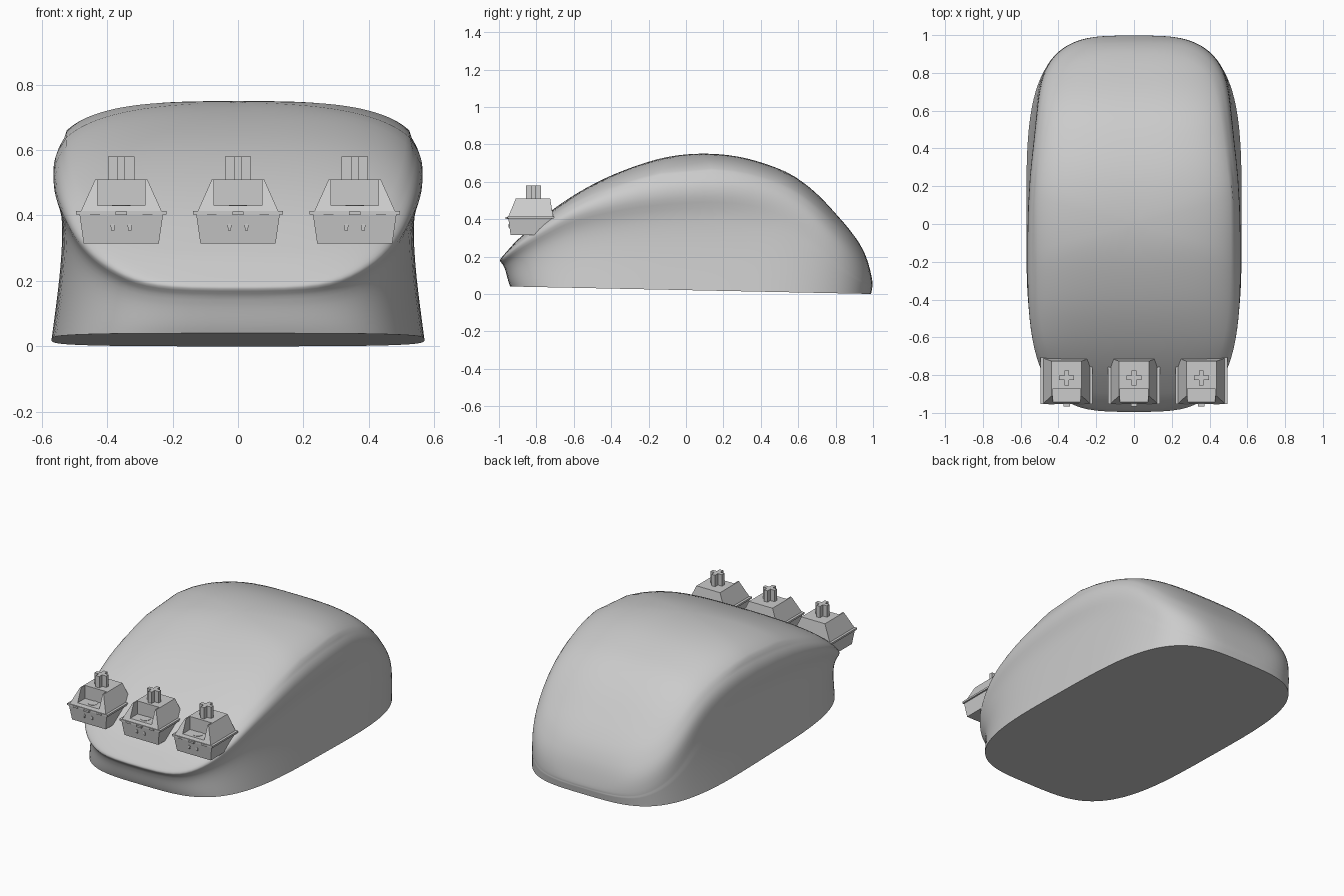
import bpy, bmesh, math
from math import sin, cos, pi
from mathutils import Vector

cube = bpy.data.objects.get("Cube")
if cube:
    bpy.data.objects.remove(cube, do_unlink=True)

grey = bpy.data.materials.new("plain grey")
grey.use_nodes = True
grey.diffuse_color = (0.6, 0.6, 0.6, 1)
grey.node_tree.nodes["Principled BSDF"].inputs["Base Color"].default_value = (0.6, 0.6, 0.6, 1)


def make_object(name, bm):
    bmesh.ops.recalc_face_normals(bm, faces=bm.faces)
    mesh = bpy.data.meshes.new(name)
    bm.to_mesh(mesh)
    bm.free()
    mesh.materials.append(grey)
    obj = bpy.data.objects.new(name, mesh)
    bpy.context.collection.objects.link(obj)
    return obj


def curve(points, v):
    """Smooth height through a list of (position, height) points."""
    n = len(points)
    v = min(max(v, points[0][0]), points[-1][0])
    i = max(k for k in range(n - 1) if points[k][0] <= v)

    def slope(k):
        a, b = points[max(k - 1, 0)], points[min(k + 1, n - 1)]
        return (b[1] - a[1]) / (b[0] - a[0])
    (x0, z0), (x1, z1) = points[i], points[i + 1]
    h = x1 - x0
    t = (v - x0) / h
    return ((1 + 2 * t) * (1 - t) ** 2 * z0 + t * (1 - t) ** 2 * h * slope(i)
            + t * t * (3 - 2 * t) * z1 - t * t * (1 - t) * h * slope(i + 1))


def smooth(a, b, v):
    t = min(max((v - a) / (b - a), 0), 1)
    return t * t * (3 - 2 * t)


# Mouse body: crest line along the middle and rim line around the shell
CREST = [(-1, .18), (-.9, .29), (-.7, .46), (-.5, .585), (-.3, .673), (-.1, .732), (.1, .75),
         (.3, .73), (.5, .668), (.6, .615), (.7, .535), (.8, .43), (.9, .31), (.97, .19), (1, .06)]
RIM = [(-1, .175), (-.97, .195), (-.91, .24), (-.76, .33), (-.6, .41), (-.2, .5), (.1, .53),
       (.4, .49), (.6, .39), (.8, .2), (.95, .08), (1, .055)]
POWER, WIDTH, SIDES, FLANK = 3.6, .57, 96, 12


def outline(a):
    def f(c):
        return math.copysign(abs(c) ** (2 / POWER), c)
    return WIDTH * f(cos(a)), f(sin(a))


def rim_scale(y):
    return 1 - .055 * smooth(.05, .5, y) * (1 - smooth(.55, .9, y))


def shell_point(a, s):
    x, y = outline(a)
    x, y = x * s, y * s
    half = WIDTH * max(1 - abs(y) ** POWER, 1e-9) ** (1 / POWER)
    u = min(abs(x) / half, 1)
    low, high = curve(RIM, y), curve(CREST, y)
    z = low + (high - low) * (1 - u ** 3) ** (1 / 3)
    return Vector((x * rim_scale(y), y, z))


def flank_points(a):
    """Concave side from the flat base up to an overhanging rim."""
    x, y = outline(a)
    yb = .025 + .965 * y
    base = Vector((x, yb, .02 - .0207 * (yb - .025)))
    rim = shell_point(a, 1)
    lower, upper = base.lerp(rim, .4), base.lerp(rim, .82)
    fade = 1 - smooth(.1, .75, y)
    lower.x *= 1 - .045 * fade
    upper.x *= 1 - .1 * fade
    upper.y *= 1 - .03 * (1 - smooth(-.95, -.5, y))
    points = []
    for k in range(FLANK):
        t = k / FLANK
        r = 1 - t
        points.append(base * r ** 3 + lower * 3 * t * r * r + upper * 3 * t * t * r + rim * t ** 3)
    return points


bm = bmesh.new()
angles = [2 * pi * (k + .5) / SIDES for k in range(SIDES)]
flanks = [flank_points(a) for a in angles]
rings = [[bm.verts.new(f[k]) for f in flanks] for k in range(FLANK)]
for k in range(28):
    s = cos(k / 28 * pi / 2)
    rings.append([bm.verts.new(shell_point(a, s)) for a in angles])
for lower, upper in zip(rings, rings[1:]):
    for i in range(SIDES):
        j = (i + 1) % SIDES
        bm.faces.new((lower[i], lower[j], upper[j], upper[i]))
top = bm.verts.new((0, 0, curve(CREST, 0)))
for i in range(SIDES):
    bm.faces.new((rings[-1][i], rings[-1][(i + 1) % SIDES], top))
bm.faces.new(rings[0])
# Soften the rim where flank and shell meet
rim_verts = [v for ring in rings[FLANK - 3:FLANK + 7] for v in ring]
for step in range(4):
    bmesh.ops.smooth_vert(bm, verts=rim_verts, factor=.5,
                          use_axis_x=True, use_axis_y=True, use_axis_z=True)
body = make_object("mouse_body", bm)
bpy.context.view_layer.objects.active = body
body.select_set(True)
bpy.ops.object.shade_smooth_by_angle(angle=math.radians(60))
body.select_set(False)


def block(name, bottom, top):
    """Tapered block between two rectangles given as (x, y, z, half x, half y)."""
    bm = bmesh.new()
    loops = []
    for x, y, z, hx, hy in (bottom, top):
        loops.append([bm.verts.new((x + i * hx, y + j * hy, z))
                      for i, j in ((-1, -1), (1, -1), (1, 1), (-1, 1))])
    a, b = loops
    bm.faces.new(a)
    bm.faces.new(b)
    for i in range(4):
        j = (i + 1) % 4
        bm.faces.new((a[i], a[j], b[j], b[i]))
    return make_object(name, bm)


def box(name, x, y, z0, z1, hx, hy):
    return block(name, (x, y, z0, hx, hy), (x, y, z1, hx, hy))


def rod(name, loc, radius, depth, along_y=False):
    bm = bmesh.new()
    bmesh.ops.create_cone(bm, cap_ends=True, segments=16, radius1=radius, radius2=radius, depth=depth)
    obj = make_object(name, bm)
    obj.location = loc
    if along_y:
        obj.rotation_euler.x = pi / 2
    return obj


# Three key switches standing on the front of the shell
for side, x in (("right", -.357), ("middle", 0), ("left", .357)):
    y = -.83
    block("switch_base_" + side, (x, y, .315, .115, .108), (x, y, .405, .128, .12))
    box("switch_flange_" + side, x, y, .403, .414, .138, .124)
    housing = block("switch_housing_" + side, (x, y, .414, .123, .12), (x, -.818, .51, .08, .092))

    # Open pocket in the front of the upper housing
    cutter = box("pocket_cutter", x, -.93, .43, .6, .073, .058)
    cut = housing.modifiers.new("pocket", "BOOLEAN")
    cut.object = cutter
    cut.solver = "EXACT"
    bpy.context.view_layer.objects.active = housing
    bpy.ops.object.modifier_apply(modifier="pocket")
    bpy.data.objects.remove(cutter, do_unlink=True)

    rod("switch_lamp_" + side, (x, -.9, .428), .028, .008)
    box("switch_stem_wide_" + side, x, -.815, .5, .58, .04, .012)
    box("switch_stem_deep_" + side, x, -.815, .5, .58, .012, .04)
    for k in (-1, 1):
        rod("switch_pin_" + side, (x + k * .026, -.942, .368), .007, .016, True)
        box("switch_foot_" + side, x + k * .026, -.942, .354, .364, .005, .007)
        box("switch_clip_" + side, x + k * .08, -.95, .401, .411, .015, .006)
    box("switch_tab_" + side, x, -.956, .401, .412, .017, .01)
